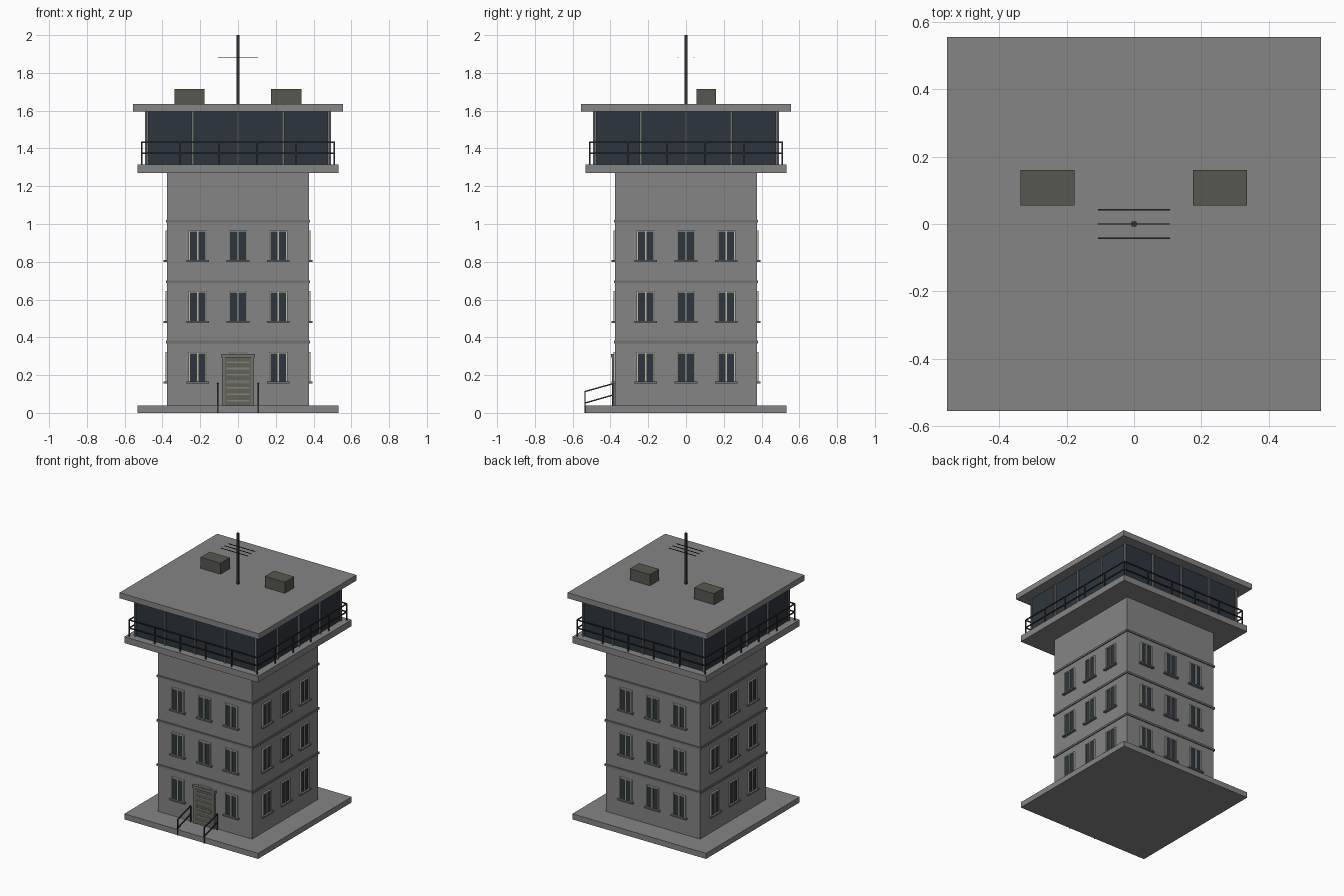
import bpy, bmesh, math
from mathutils import Matrix, Vector

if "Cube" in bpy.data.objects:
    bpy.data.objects.remove(bpy.data.objects["Cube"])


def material(name, r, g, b):
    m = bpy.data.materials.new(name)
    lin = [((c / 255 + 0.055) / 1.055) ** 2.4 for c in (r, g, b)]
    m.diffuse_color = (*lin, 1)
    m.use_nodes = True
    m.node_tree.nodes["Principled BSDF"].inputs["Base Color"].default_value = m.diffuse_color
    return m


CONCRETE = material("concrete grey", 131, 133, 131)
TRIM = material("trim grey", 112, 114, 111)
GLASS = material("dark blue glass", 45, 53, 61)
CREAM = material("cream frame", 188, 186, 170)
METAL = material("dark metal", 48, 49, 51)
UNIT = material("roof unit olive grey", 87, 87, 80)
DOOR = material("door grey", 98, 98, 90)
SLAT = material("door slat", 132, 131, 120)


def add_box(bm, x0, x1, y0, y1, z0, z1):
    size = Matrix.Diagonal((x1 - x0, y1 - y0, z1 - z0, 1))
    mid = Matrix.Translation(((x0 + x1) / 2, (y0 + y1) / 2, (z0 + z1) / 2))
    bmesh.ops.create_cube(bm, size=1, matrix=mid @ size)


def add_bar(bm, a, b, w):
    """Square bar between two points."""
    a, b = Vector(a), Vector(b)
    d = b - a
    rot = d.to_track_quat('Z', 'Y').to_matrix().to_4x4()
    bmesh.ops.create_cube(bm, size=1, matrix=Matrix.Translation((a + b) / 2) @ rot
                          @ Matrix.Diagonal((w, w, d.length, 1)))


def make(name, mat, build, sides=1):
    """Build a part; with sides=4 repeat it around the tower."""
    bm = bmesh.new()
    build(bm)
    if sides > 1:
        original = bm.verts[:] + bm.edges[:] + bm.faces[:]
        for i in range(1, sides):
            copy = bmesh.ops.duplicate(bm, geom=original)["geom"]
            verts = [v for v in copy if isinstance(v, bmesh.types.BMVert)]
            bmesh.ops.rotate(bm, verts=verts, cent=(0, 0, 0),
                             matrix=Matrix.Rotation(i * math.tau / sides, 3, 'Z'))
    me = bpy.data.meshes.new(name)
    bm.to_mesh(me)
    bm.free()
    me.materials.append(mat)
    ob = bpy.data.objects.new(name, me)
    bpy.context.collection.objects.link(ob)


def slab(name, mat, r, z0, z1):
    make(name, mat, lambda bm: add_box(bm, -r, r, -r, r, z0, z1))


# Main masses
slab("base_slab", CONCRETE, 0.533, 0, 0.04)
slab("tower_body", CONCRETE, 0.375, 0.04, 1.27)
slab("deck_slab", CONCRETE, 0.533, 1.27, 1.315)
slab("cab_glass", GLASS, 0.48, 1.315, 1.595)
slab("roof_slab", CONCRETE, 0.555, 1.595, 1.635)
for i in range(3):
    z = 0.375 + 0.32 * i
    slab("floor_band_%d" % (i + 1), TRIM, 0.382, z - 0.007, z + 0.007)

# Windows, three storeys of three on each side
WINDOWS = [(x, 0.165 + 0.322 * f) for f in range(3) for x in (-0.213, 0, 0.213)]
WALL = -0.375


def window_glass(bm):
    for x, z in WINDOWS:
        add_box(bm, x - 0.043, x + 0.043, WALL - 0.004, WALL + 0.004, z, z + 0.15)


def window_frames(bm):
    for x, z in WINDOWS:
        y0, y1 = WALL - 0.01, WALL + 0.002
        for s in (-0.045, 0, 0.045):
            add_box(bm, x + s - 0.0035, x + s + 0.0035, y0, y1, z, z + 0.15)
        add_box(bm, x - 0.0485, x + 0.0485, y0, y1, z + 0.15, z + 0.157)


def window_sills(bm):
    for x, z in WINDOWS:
        add_box(bm, x - 0.06, x + 0.06, WALL - 0.02, WALL + 0.002, z - 0.01, z)


make("window_glass", GLASS, window_glass, 4)
make("window_frames", CREAM, window_frames, 4)
make("window_sills", TRIM, window_sills, 4)


# Cab mullions
def mullions(bm):
    for x in (-0.24, 0, 0.24):
        add_box(bm, x - 0.006, x + 0.006, -0.492, -0.475, 1.315, 1.595)
    add_box(bm, 0.474, 0.488, -0.488, -0.474, 1.315, 1.595)


make("cab_mullions", TRIM, mullions, 4)


# Deck railing
def railing(bm):
    r = 0.51
    for i in range(5):
        x = -r + i * 2 * r / 5
        add_bar(bm, (x, -r, 1.315), (x, -r, 1.435), 0.007)
    for z in (1.375, 1.433):
        add_bar(bm, (-r, -r, z), (r, -r, z), 0.007)


make("deck_railing", METAL, railing, 4)


# Entrance door with surround and slats
def door_surround(bm):
    for s in (-0.0775, 0.0775):
        add_box(bm, s - 0.0075, s + 0.0075, -0.392, -0.37, 0.04, 0.295)
    add_box(bm, -0.09, 0.09, -0.397, -0.37, 0.293, 0.313)


def door_slats(bm):
    for i in range(7):
        z = 0.065 + i * 0.034
        add_box(bm, -0.062, 0.062, -0.391, -0.38, z - 0.004, z + 0.004)


make("door_surround", TRIM, door_surround)
make("door_panel", DOOR, lambda bm: add_box(bm, -0.07, 0.07, -0.388, -0.37, 0.04, 0.295))
make("door_slats", SLAT, door_slats)


# Sloping entrance handrails
def handrails(bm):
    for x in (-0.107, 0.107):
        add_bar(bm, (x, -0.535, 0), (x, -0.535, 0.115), 0.007)
        add_bar(bm, (x, -0.387, 0.04), (x, -0.387, 0.155), 0.007)
        add_bar(bm, (x, -0.535, 0.113), (x, -0.385, 0.155), 0.007)
        add_bar(bm, (x, -0.535, 0.052), (x, -0.385, 0.095), 0.007)


make("entrance_handrails", METAL, handrails)


# Roof units
def roof_units(bm):
    for x in (-0.257, 0.255):
        add_box(bm, x - 0.08, x + 0.08, 0.055, 0.16, 1.635, 1.715)


make("roof_units", UNIT, roof_units)


# Mast and antenna rods
def antenna(bm):
    for y in (-0.042, 0, 0.042):
        add_bar(bm, (-0.107, y, 1.88), (0.107, y, 1.88), 0.004)


make("mast", METAL, lambda bm: add_box(bm, -0.008, 0.008, -0.008, 0.008, 1.635, 2.0))
make("antenna_rods", METAL, antenna)
